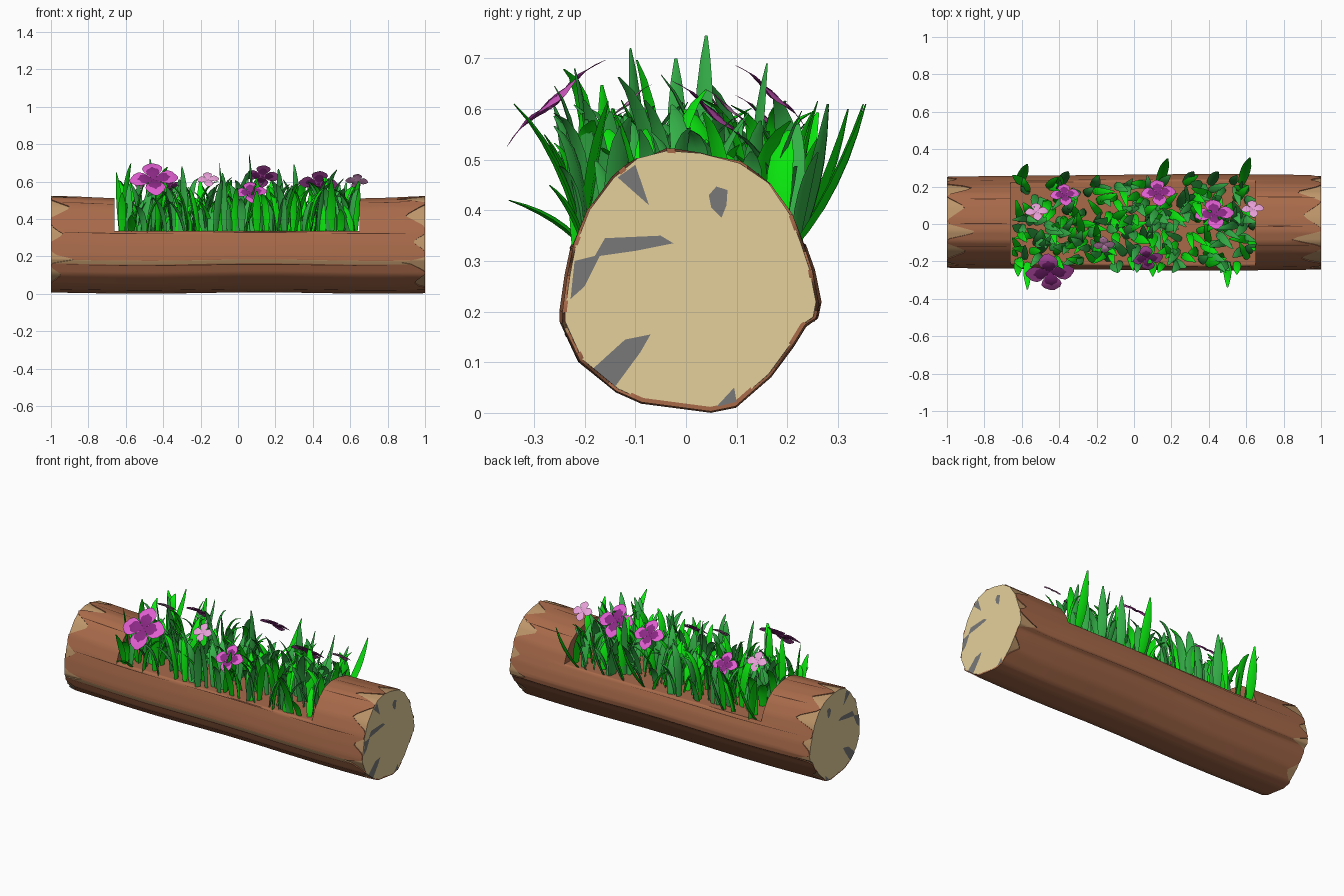
import bpy, bmesh, math, random
from mathutils import Vector

random.seed(7)
cube = bpy.data.objects.get("Cube")
if cube:
    bpy.data.objects.remove(cube)


def material(name, *rgb):
    lin = [((c / 255 + 0.055) / 1.055) ** 2.4 for c in rgb] + [1]
    m = bpy.data.materials.new(name)
    m.use_nodes = True
    m.diffuse_color = lin
    m.node_tree.nodes["Principled BSDF"].inputs["Base Color"].default_value = lin
    return m


BARK = material("bark brown", 168, 106, 74)
DARK = material("dark bark", 84, 50, 34)
PEELED = material("peeled wood", 190, 150, 106)
TAN = material("cut wood", 229, 208, 156)
GREY = material("crack grey", 120, 120, 120)
BRIGHT = material("bright green", 10, 228, 14)
GREEN = material("leaf green", 52, 176, 72)
PINK = material("petal magenta", 224, 94, 208)
PALE = material("petal pale pink", 232, 160, 216)
PURPLE = material("petal purple", 138, 40, 132)


def finish(bm, name, mats):
    bmesh.ops.remove_doubles(bm, verts=bm.verts, dist=0.0002)
    bmesh.ops.recalc_face_normals(bm, faces=bm.faces)
    mesh = bpy.data.meshes.new(name)
    bm.to_mesh(mesh)
    bm.free()
    mesh.shade_smooth()
    mesh.set_sharp_from_angle(angle=math.radians(50))
    for m in mats:
        mesh.materials.append(m)
    ob = bpy.data.objects.new(name, mesh)
    bpy.context.collection.objects.link(ob)


# Log cross-section (y, z), from the bottom round the back, over the top, down the front
PROFILE = [(.05, 0), (.1, .01), (.17, .07), (.215, .13), (.24, .17), (.262, .185),
           (.268, .215), (.255, .28), (.238, .33), (.215, .39), (.17, .455), (.11, .495),
           (.03, .515), (-.04, .52), (-.1, .505), (-.15, .465), (-.2, .4), (-.228, .33),
           (-.24, .27), (-.25, .2), (-.25, .176), (-.241, .156), (-.215, .1),
           (-.14, .04), (-.09, .018)]
SUB = 4
COLS = len(PROFILE) * SUB
FRONT_STEP = 20
LEFT, RIGHT, FLOOR = -.66, .65, .335
# Chips in the bark at the log ends: position round the profile, half width, depth
CHIPS = [(15.4, .9, .11), (17.6, .7, .07), (20.2, 1.2, .13), (13.4, .7, .17), (11.5, .9, .1),
         (9.6, .8, .14), (5.2, 1.2, .11), (7.4, .7, .06), (22.4, .7, .06), (2, .7, .06)]


def surface(u, x, scale=1.0):
    """Point on the log at profile position u and length x."""
    i = int(u) % len(PROFILE)
    a, b = Vector(PROFILE[i]), Vector(PROFILE[(i + 1) % len(PROFILE)])
    p = a.lerp(b, u - int(u))
    wide = 1 - .04 * abs(x - .4)
    tall = .93 + .07 * x * x if p.y > .26 else 1
    wave = .004 + .004 * math.sin(5 * x + 1)
    return Vector((x, .01 + (p.x - .01) * scale * wide, .26 + (p.y - .26) * scale * tall + wave))


def chip(u, side):
    u -= .3 * side
    return max([0] + [d * (1 - abs(u - c) / w) for c, w, d in CHIPS])


def loft(bm, rings, peeled_col=None):
    loops = [[bm.verts.new(p) for p in ring] for ring in rings]
    for a, b in zip(loops, loops[1:]):
        for i in range(COLS):
            j = (i + 1) % COLS
            f = bm.faces.new((a[i], a[j], b[j], b[i]))
            f.material_index = int(i // SUB == peeled_col)
    return loops


def log_ring(x, scale, cut=False, jagged=False):
    ring = []
    for i in range(COLS):
        u = i / SUB
        side = 1 if x > 0 else -1
        p = surface(u, x - side * chip(u, side) if jagged else x, scale)
        if cut:
            p.z = min(p.z, FLOOR)
        ring.append(p)
    return ring


# Bark shell with planting trough and chipped ends
bm = bmesh.new()
rings = [log_ring(-1, .965, jagged=True), log_ring(-1, 1, jagged=True), log_ring(-.8, 1), log_ring(LEFT, 1)]
rings += [log_ring(LEFT + (RIGHT - LEFT) * t / 6, 1, cut=True) for t in range(7)]
rings += [log_ring(RIGHT, 1), log_ring(.8, 1), log_ring(1, 1, jagged=True), log_ring(1, .965, jagged=True)]
loft(bm, rings, FRONT_STEP)
finish(bm, "bark", [BARK, PEELED])

# Wood core showing at the ends
for name, inner, outer in (("right_core", LEFT - .02, -1), ("left_core", RIGHT + .02, 1)):
    bm = bmesh.new()
    loops = loft(bm, [log_ring(inner, .98), log_ring(outer, .98)])
    bm.faces.new(loops[1]).material_index = 1
    finish(bm, name, [PEELED, TAN])

# Grey cracks on both cut ends (y, z)
CRACKS = [[(-.228, .225), (-.22, .3), (-.18, .31), (-.16, .345), (-.05, .35), (-.025, .335), (-.1, .32),
           (-.17, .31), (-.2, .25)],
          [(-.183, .088), (-.14, .052), (-.09, .12), (-.07, .155), (-.12, .145)],
          [(-.135, .465), (-.1, .49), (-.073, .41)],
          [(.045, .43), (.06, .447), (.082, .44), (.08, .41), (.07, .385), (.05, .405)],
          [(.06, .012), (.1, .022), (.095, .05)]]
bm = bmesh.new()
for x in (-1, 1):
    for shape in CRACKS:
        bm.faces.new([bm.verts.new((x * 1.001, y, z)) for y, z in shape])
finish(bm, "end_cracks", [GREY])

# Thin dark splits running along the bark
bm = bmesh.new()
for u, x0, x1 in [(14.5, -.97, LEFT), (12.4, -.95, LEFT), (10.5, -.9, LEFT), (14.3, RIGHT, .96),
                  (12.6, RIGHT, .9), (10.4, RIGHT, .97), (17.1, -.95, -.3), (17.1, -.2, .4),
                  (17.1, .5, .93), (21.1, -.95, .95), (4.7, -.9, .9), (7.8, -.9, .2)]:
    prev = None
    for t in range(9):
        x = x0 + (x1 - x0) * t / 8
        w = .045 * math.sin(math.pi * (t + .4) / 8.8)
        pair = [bm.verts.new(surface(u + s * w, x, 1.004)) for s in (-1, 1)]
        if prev:
            bm.faces.new((prev[0], prev[1], pair[1], pair[0]))
        prev = pair
finish(bm, "bark_splits", [DARK])


def leaf(bm, path, widths, side, thick, mat=0):
    """Tapered leaf with a diamond section swept along a path."""
    prev = None
    for i, (p, w) in enumerate(zip(path, widths)):
        along = path[min(i + 1, len(path) - 1)] - path[max(i - 1, 0)]
        n = side.cross(along).normalized() * thick * w
        ring = [bm.verts.new(p + o) for o in (side * w, n, -side * w, -n)]
        if prev:
            for a in range(4):
                b = (a + 1) % 4
                bm.faces.new((prev[a], prev[b], ring[b], ring[a])).material_index = mat
        else:
            bm.faces.new(ring).material_index = mat
        prev = ring
    bm.faces.new(prev[::-1]).material_index = mat


BLADE = (.6, .85, 1, .98, .85, .55, .15)


def blade(bm, base, tip, width, bend=.68):
    """Grass blade; a high bend rises first, a low one spreads first."""
    base, tip = Vector(base), Vector(tip)
    mid = base.lerp(tip, 1 - bend)
    mid.z = base.z + (tip.z - base.z) * bend
    n = len(BLADE) - 1
    path = [base.lerp(mid, i / n).lerp(mid.lerp(tip, i / n), i / n) for i in range(n + 1)]
    lean = tip - base
    side = Vector((-lean.y, lean.x, 0)).normalized()
    leaf(bm, path, [w * width for w in BLADE], side, .28)


# Grass in two greens, filling the trough edge to edge
grass = {"bright_grass": bmesh.new(), "green_grass": bmesh.new()}
ROOT = FLOOR - .01
COUNT = 250
for i in range(COUNT):
    x = -.63 + 1.26 * (i + random.random()) / COUNT
    y = random.uniform(-.215, .22)
    top = random.uniform(.47, .62) + (.08 if random.random() < .1 else 0)
    ang = random.uniform(0, math.tau)
    reach = random.uniform(.05, .12)
    tip = (max(-.65, min(.65, x + reach * math.cos(ang))),
           max(-.26, min(.26, y + reach * math.sin(ang))), top)
    bm = grass["bright_grass" if random.random() < .4 else "green_grass"]
    blade(bm, (x, y, ROOT), tip, random.uniform(.018, .028), random.uniform(.65, .95))
# Long blades spreading over the back and front
for kind, x, y, z in [("bright", -.57, .32, .6), ("green", -.35, .28, .61), ("bright", .18, .35, .61),
                      ("green", .32, .28, .6), ("green", .45, .28, .61), ("bright", .62, .355, .61)]:
    blade(grass[kind + "_grass"], (x - .05, .21, ROOT), (x, y, z), .026, .38)
for x, y, z in [(-.57, -.35, .42), (-.62, -.28, .54), (.1, -.28, .55), (.5, -.34, .61), (.55, -.27, .45)]:
    blade(grass["bright_grass"], (x, -.2, ROOT), (x, y, z), .022)
for x, y, z in [(-.47, -.11, .72), (.06, .04, .745), (-.1, -.02, .7), (.3, .16, .69), (-.3, -.22, .68)]:
    blade(grass["green_grass"], (x + .02, y * .8, ROOT), (x, y, z), .02)
for name, bm in grass.items():
    finish(bm, name, [BRIGHT if name == "bright_grass" else GREEN])

# Four-petalled flowers tilted to the front (-1) or back (1)
PETAL = (.12, .2, .36, .42, .33, .08)


def flower(name, x, y, z, radius, facing, colour):
    bm = bmesh.new()
    up = Vector((0, facing * .66, .75))
    across = Vector((1, 0, 0))
    down = up.cross(across)
    centre = Vector((x, y, z))
    n = len(PETAL) - 1
    for mat, size, thick in ((0, 1, .02), (1, .68, .13)):
        for q in range(4):
            a = q * math.pi / 2 + .12
            out = across * math.cos(a) + down * math.sin(a)
            path = [centre + out * radius * size * i / n
                    + up * radius * .1 * math.sin(3 * size * i / n) for i in range(n + 1)]
            leaf(bm, path, [w * radius * size for w in PETAL], up.cross(out).normalized(), thick, mat)
    finish(bm, name, [colour, PURPLE if colour == PINK else PALE])


for i, spec in enumerate([(-.45, -.255, .61, .13, -1, PINK), (.07, -.18, .54, .085, -1, PINK),
                          (-.16, -.11, .61, .058, -1, PALE), (.43, .05, .585, .105, 1, PINK),
                          (.13, .165, .625, .092, 1, PINK), (-.37, .155, .575, .078, 1, PINK),
                          (-.52, .065, .6, .062, 1, PALE), (.635, .08, .6, .06, 1, PALE)]):
    flower("flower_" + "abcdefgh"[i], *spec)
